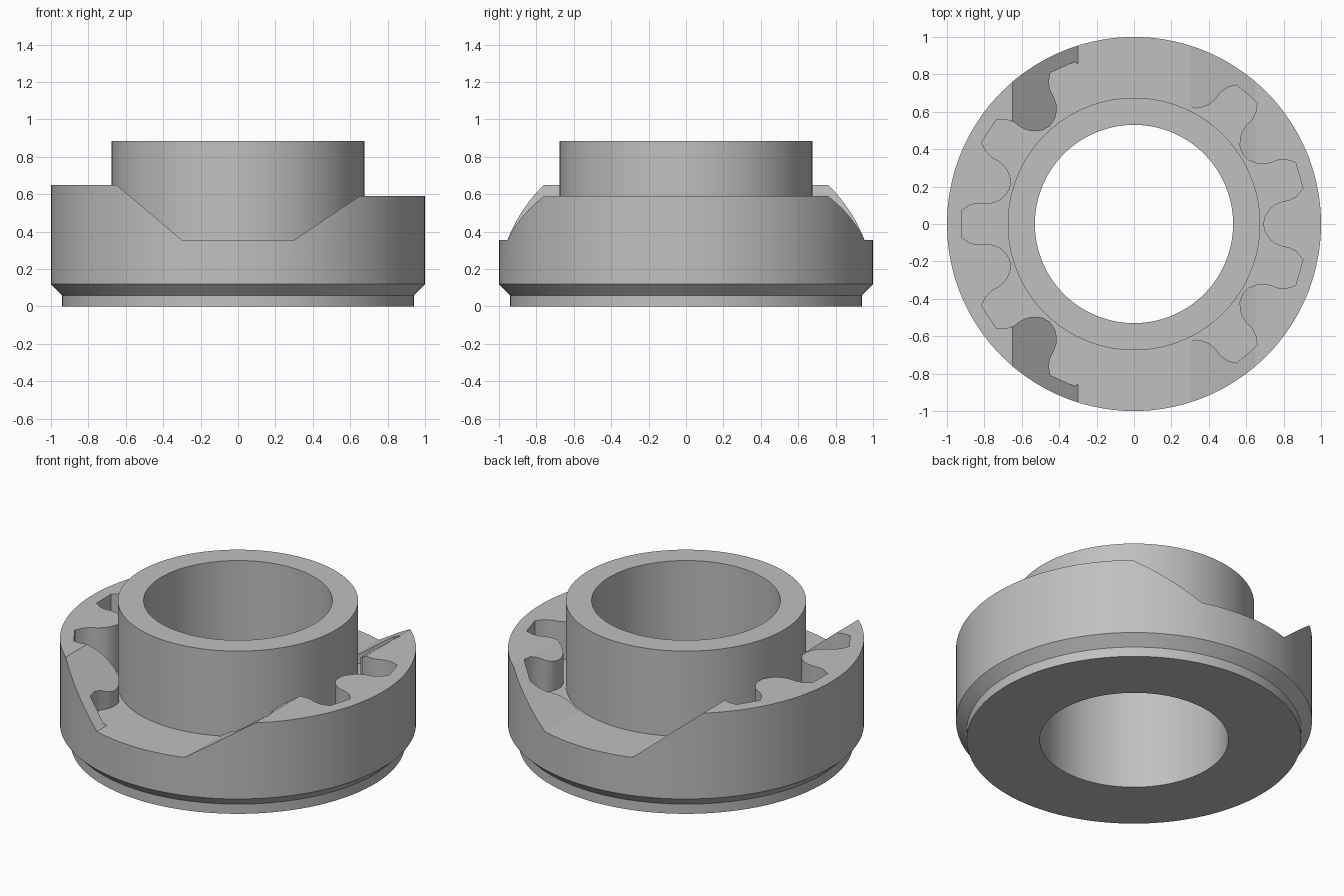
import bpy, bmesh, math
from mathutils import Vector

if "Cube" in bpy.data.objects:
    bpy.data.objects.remove(bpy.data.objects["Cube"])

SEG = 144
FLOOR = 0.356


def new_object(name, bm):
    bmesh.ops.recalc_face_normals(bm, faces=bm.faces)
    mesh = bpy.data.meshes.new(name)
    bm.to_mesh(mesh)
    bm.free()
    obj = bpy.data.objects.new(name, mesh)
    bpy.context.collection.objects.link(obj)
    return obj


def prism(name, points, direction):
    """Extrude a flat outline of 3D points along a direction."""
    bm = bmesh.new()
    face = bm.faces.new([bm.verts.new(p) for p in points])
    ext = bmesh.ops.extrude_face_region(bm, geom=[face])["geom"]
    verts = [v for v in ext if isinstance(v, bmesh.types.BMVert)]
    bmesh.ops.translate(bm, verts=verts, vec=Vector(direction))
    return new_object(name, bm)


def turned(name, profile):
    """Solid of revolution from (radius, height) steps, capped at both ends."""
    bm = bmesh.new()
    rings = []
    for r, z in profile:
        angles = [2 * math.pi * i / SEG for i in range(SEG)]
        rings.append([bm.verts.new((r * math.cos(a), r * math.sin(a), z)) for a in angles])
    for low, high in zip(rings, rings[1:]):
        for i in range(SEG):
            j = (i + 1) % SEG
            bm.faces.new((low[i], low[j], high[j], high[i]))
    bm.faces.new(rings[0][::-1])
    bm.faces.new(rings[-1])
    return new_object(name, bm)


def combine(target, tool, operation):
    mod = target.modifiers.new(tool.name, 'BOOLEAN')
    mod.operation = operation
    mod.solver = 'EXACT'
    mod.object = tool
    bpy.context.view_layer.objects.active = target
    bpy.ops.object.modifier_apply(modifier=mod.name)
    bpy.data.objects.remove(tool)


# Stepped, chamfered outer body
body = turned("toothed_collar", [(0.94, 0), (0.94, 0.06), (1, 0.12), (1, 0.65)])

# Channel with two ramps, leaving a high side and a low side
channel = [(-0.769, 0.75), (-0.3, FLOOR), (0.3, FLOOR), (0.65, 0.59), (1.2, 0.59), (1.2, 0.75)]
combine(body, prism("channel_cutter", [(x, -1.2, z) for x, z in channel], (0, 2.4, 0)), 'DIFFERENCE')

# Internal-tooth pocket: eleven rounded teeth pointing inward
half = [(0.69, 0), (0.70, 0.045), (0.725, 0.08), (0.755, 0.105),
        (0.79, 0.12), (0.83, 0.128), (0.87, 0.15), (0.904, 0.19)]
tooth = [(x, -y) for x, y in half[:0:-1]] + half
outline = []
for k in range(11):
    a = 2 * math.pi * k / 11
    c, s = math.cos(a), math.sin(a)
    outline += [(x * c - y * s, x * s + y * c, FLOOR) for x, y in tooth]
combine(body, prism("pocket_cutter", outline, (0, 0, 0.5)), 'DIFFERENCE')

# Raised central hub and through bore
combine(body, turned("hub", [(0.675, 0.25), (0.675, 0.885)]), 'UNION')
combine(body, turned("bore_cutter", [(0.53, -0.1), (0.53, 1.0)]), 'DIFFERENCE')

# Single grey finish
grey = bpy.data.materials.new("grey_metal")
grey.diffuse_color = (0.527, 0.527, 0.527, 1)
grey.use_nodes = True
grey.node_tree.nodes["Principled BSDF"].inputs["Base Color"].default_value = grey.diffuse_color
body.data.materials.clear()
body.data.materials.append(grey)
for poly in body.data.polygons:
    poly.material_index = 0

bpy.ops.object.select_all(action='DESELECT')
body.select_set(True)
bpy.context.view_layer.objects.active = body
bpy.ops.object.shade_smooth_by_angle(angle=math.radians(30))
